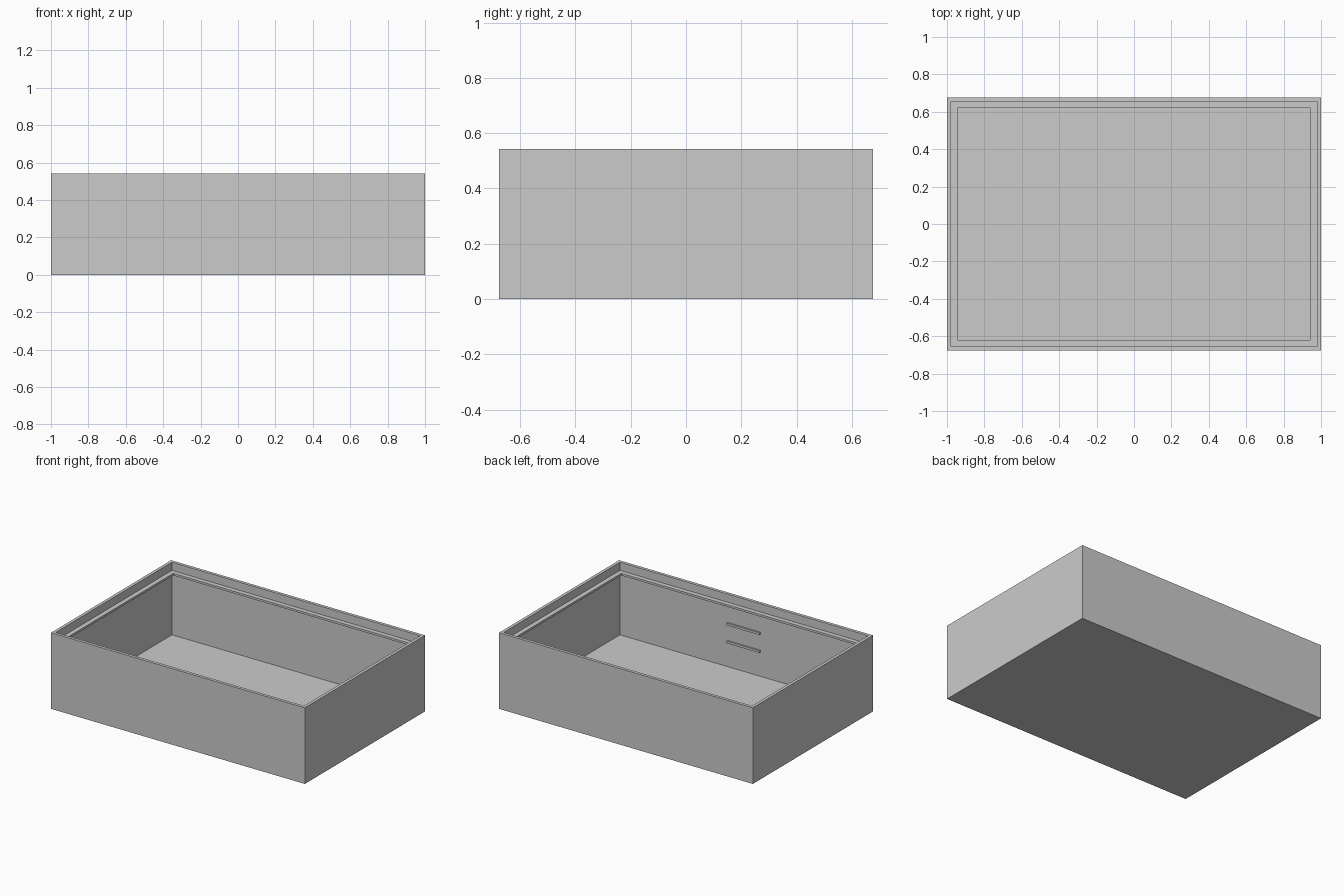
import bpy
import bmesh

cube = bpy.data.objects.get("Cube")
if cube:
    bpy.data.objects.remove(cube, do_unlink=True)

HALF_X, HALF_Y, HEIGHT = 1.0, 0.676, 0.542
WALL, FLOOR = 0.022, 0.025
LIP_INSET, LIP_TOP, LIP_THICK = 0.055, 0.484, 0.015

grey = bpy.data.materials.new("plain grey")
grey.use_nodes = True
grey.diffuse_color = (0.6, 0.6, 0.6, 1)
grey.node_tree.nodes["Principled BSDF"].inputs["Base Color"].default_value = (0.6, 0.6, 0.6, 1)


def finish(name, bm):
    bmesh.ops.recalc_face_normals(bm, faces=bm.faces)
    mesh = bpy.data.meshes.new(name)
    bm.to_mesh(mesh)
    bm.free()
    mesh.materials.append(grey)
    obj = bpy.data.objects.new(name, mesh)
    bpy.context.collection.objects.link(obj)
    return obj


def rectangular_sweep(name, profile, closed):
    """Sweep (inset, height) points round the rectangle; cap the ends if open."""
    bm = bmesh.new()
    loops = []
    for inset, z in profile:
        x, y = HALF_X - inset, HALF_Y - inset
        loops.append([bm.verts.new((sx * x, sy * y, z))
                      for sx, sy in ((-1, -1), (1, -1), (1, 1), (-1, 1))])
    pairs = list(zip(loops, loops[1:]))
    if closed:
        pairs.append((loops[-1], loops[0]))
    else:
        bm.faces.new(loops[0])
        bm.faces.new(loops[-1])
    for a, b in pairs:
        for i in range(4):
            j = (i + 1) % 4
            bm.faces.new((a[i], a[j], b[j], b[i]))
    return finish(name, bm)


def box(name, size, centre):
    bm = bmesh.new()
    bmesh.ops.create_cube(bm, size=1)
    bmesh.ops.scale(bm, vec=size, verts=bm.verts)
    bmesh.ops.translate(bm, vec=centre, verts=bm.verts)
    return finish(name, bm)


# Open tray with thin walls and floor
rectangular_sweep("tray_body", [(0, 0), (0, HEIGHT), (WALL, HEIGHT), (WALL, FLOOR)], False)

# Thin ledge running round the inside, below the rim
rectangular_sweep("inner_ledge", [
    (WALL - 0.004, LIP_TOP), (LIP_INSET, LIP_TOP),
    (LIP_INSET, LIP_TOP - LIP_THICK), (WALL - 0.004, LIP_TOP - LIP_THICK)], True)

# Two short ribs on the inside of the front wall
for label, z in (("upper", 0.332), ("lower", 0.204)):
    box(label + "_front_rib", (0.26, 0.016, 0.016), (0, -HALF_Y + WALL + 0.004, z))
